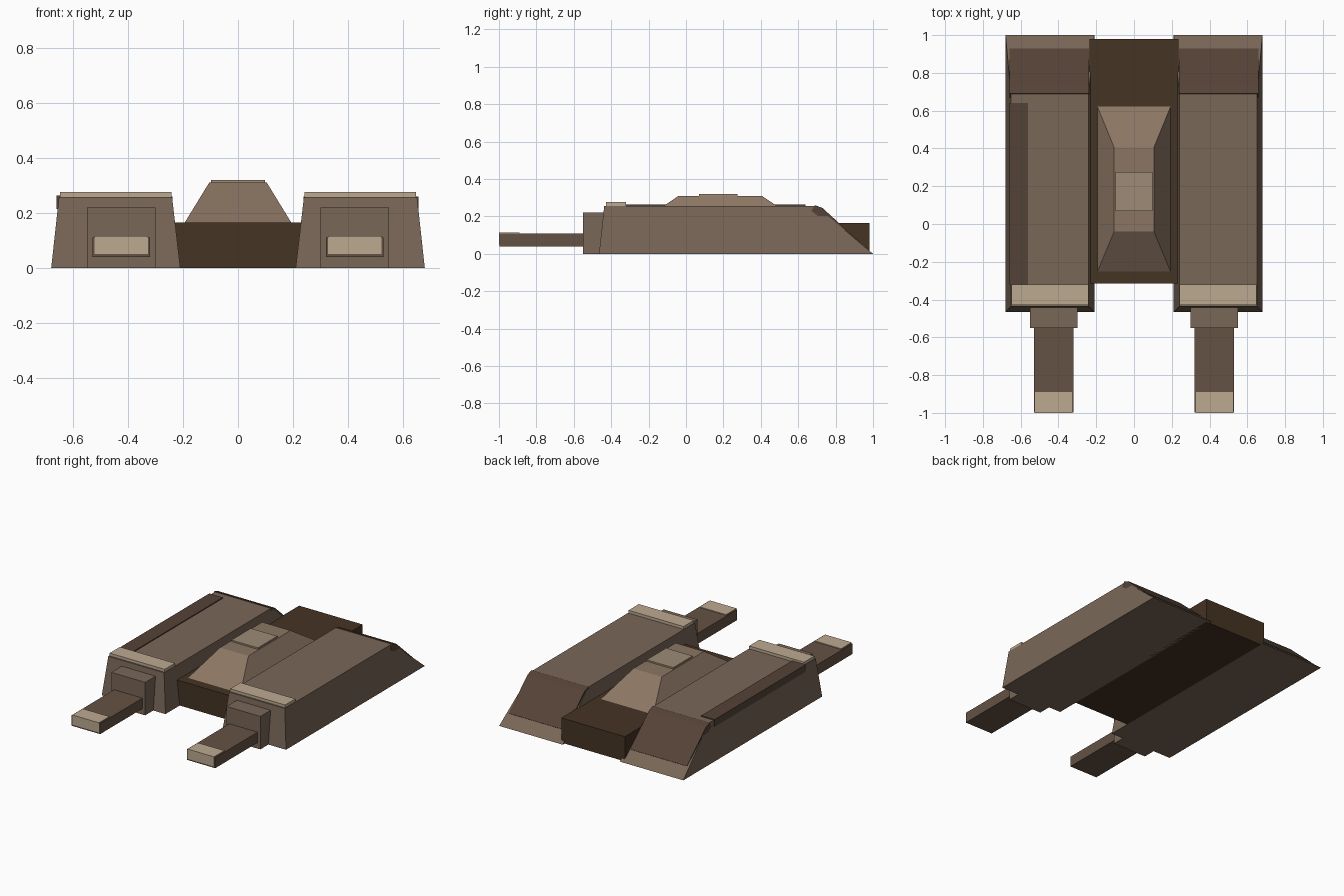
import bpy, bmesh

if "Cube" in bpy.data.objects:
    bpy.data.objects.remove(bpy.data.objects["Cube"])


def material(name, rgb):
    m = bpy.data.materials.new(name)
    m.diffuse_color = (*rgb, 1)
    m.use_nodes = True
    m.node_tree.nodes["Principled BSDF"].inputs["Base Color"].default_value = m.diffuse_color
    return m


HULL = material("hull_brown", (0.19, 0.135, 0.095))
DARK = material("dark_brown", (0.06, 0.033, 0.017))
PANEL = material("panel_brown", (0.09, 0.055, 0.038))
BARREL = material("barrel_brown", (0.13, 0.085, 0.06))
TAN = material("tan", (0.50, 0.40, 0.28))
TURRET = material("turret_brown", (0.26, 0.18, 0.125))
HATCH = material("hatch_brown", (0.34, 0.26, 0.18))


def build(name, rings, mat):
    """Closed solid joining two matching rings of points."""
    bm = bmesh.new()
    a, b = [[bm.verts.new(p) for p in ring] for ring in rings]
    n = len(a)
    bm.faces.new(a)
    bm.faces.new(b)
    for i in range(n):
        j = (i + 1) % n
        bm.faces.new((a[i], a[j], b[j], b[i]))
    bmesh.ops.recalc_face_normals(bm, faces=bm.faces)
    me = bpy.data.meshes.new(name)
    bm.to_mesh(me)
    bm.free()
    me.materials.append(mat)
    ob = bpy.data.objects.new(name, me)
    bpy.context.collection.objects.link(ob)
    return ob


def frustum(name, low, high, z0, z1, mat):
    """low and high are (x0, x1, y0, y1) rectangles."""
    def ring(r, z):
        return [(r[0], r[2], z), (r[1], r[2], z), (r[1], r[3], z), (r[0], r[3], z)]
    return build(name, (ring(low, z0), ring(high, z1)), mat)


def box(name, x, y, z, mat):
    r = (*x, *y)
    return frustum(name, r, r, *z, mat)


def side_prism(name, x, profile, mat):
    """Extrude a (y, z) profile along x."""
    return build(name, [[(px, y, z) for y, z in profile] for px in x], mat)


# Central deck, raised cabin and roof hatch
box("central_deck", (-0.235, 0.235), (-0.315, 0.98), (0, 0.165), DARK)
frustum("cabin", (-0.195, 0.195, -0.255, 0.625), (-0.105, 0.105, -0.04, 0.405),
        0.163, 0.31, TURRET)
box("roof_hatch", (-0.098, 0.098), (0.07, 0.275), (0.30, 0.32), HATCH)

for side, s in (("left", -1), ("right", 1)):
    def span(a, b):
        return tuple(sorted((s * a, s * b)))

    # Tapered side hull with long rear slope
    frustum(side + "_hull", (*span(0.21, 0.68), -0.465, 1.0),
            (*span(0.24, 0.652), -0.437, 0.695), 0, 0.257, HULL)
    # Plate lying on the rear slope
    side_prism(side + "_rear_plate", span(0.238, 0.658),
               [(0.67, 0.23), (0.69, 0.26), (0.73, 0.245), (0.93, 0.063), (0.91, 0.04)], PANEL)
    # Pale strip across the front of the roof
    box(side + "_roof_strip", span(0.242, 0.648), (-0.428, -0.32), (0.25, 0.276), TAN)
    # Barrel mount, barrel and pale muzzle
    box(side + "_barrel_mount", span(0.30, 0.55), (-0.55, -0.42), (0, 0.22), HULL)
    box(side + "_barrel", span(0.32, 0.53), (-0.997, -0.54), (0.04, 0.11), BARREL)
    box(side + "_muzzle", span(0.327, 0.523), (-1.0, -0.89), (0.05, 0.115), TAN)

# Dark strip along the left roof edge only
box("left_edge_strip", (-0.66, -0.56), (-0.32, 0.64), (0.215, 0.263), PANEL)
